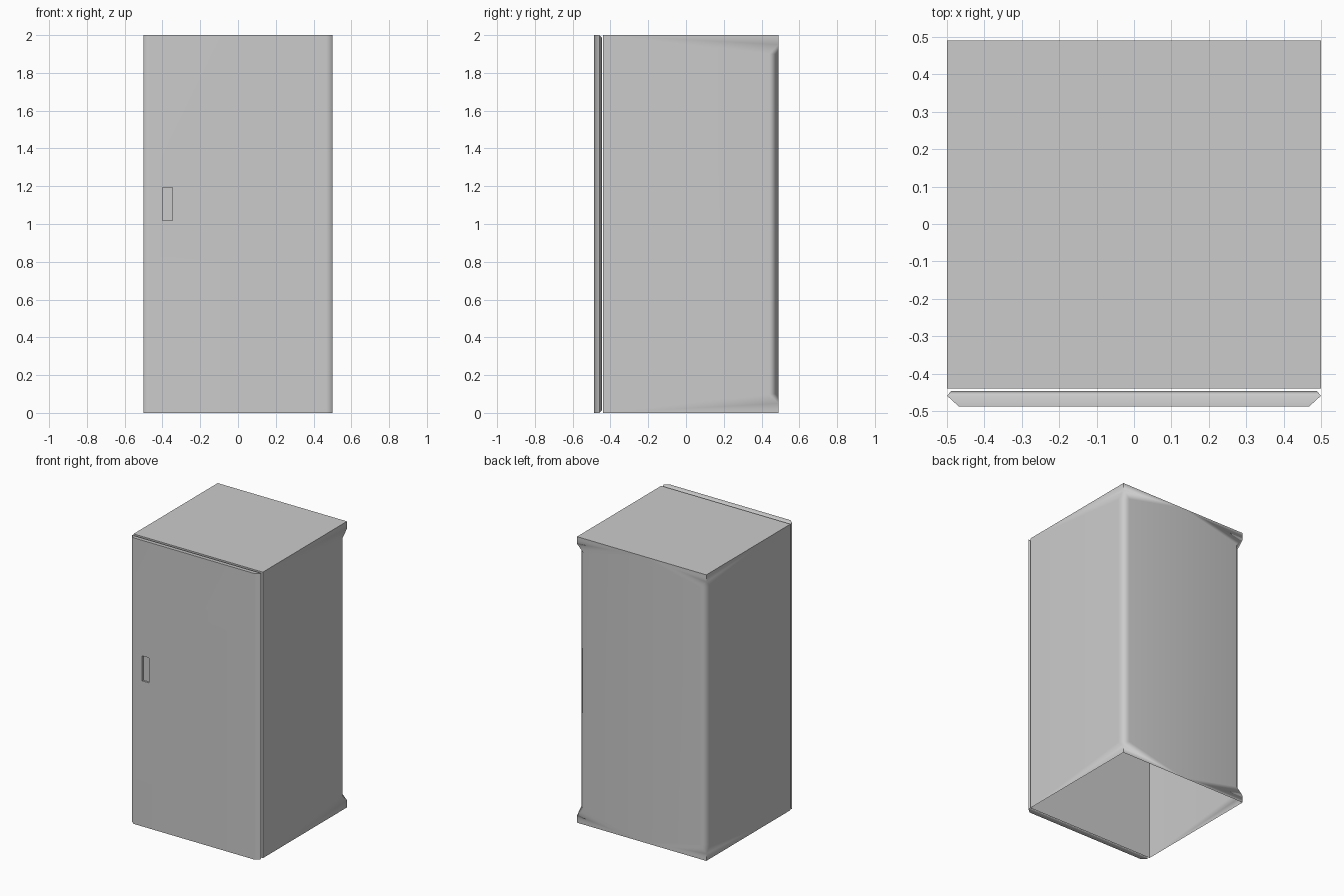
import bpy, bmesh, math

if "Cube" in bpy.data.objects:
    bpy.data.objects.remove(bpy.data.objects["Cube"])


def make_object(name, faces):
    """Build a mesh from a list of polygons given as point lists."""
    bm = bmesh.new()
    for pts in faces:
        bm.faces.new([bm.verts.new(p) for p in pts])
    bmesh.ops.remove_doubles(bm, verts=bm.verts, dist=1e-5)
    bmesh.ops.recalc_face_normals(bm, faces=bm.faces)
    me = bpy.data.meshes.new(name)
    bm.to_mesh(me)
    bm.free()
    ob = bpy.data.objects.new(name, me)
    bpy.context.collection.objects.link(ob)
    return ob


def activate(ob):
    bpy.ops.object.select_all(action='DESELECT')
    ob.select_set(True)
    bpy.context.view_layer.objects.active = ob


def finish(ob, angle):
    """Smooth shading with large faces kept flat by weighted normals."""
    activate(ob)
    bpy.ops.object.shade_smooth_by_angle(angle=math.radians(angle))
    mod = ob.modifiers.new("Weighted", 'WEIGHTED_NORMAL')
    mod.keep_sharp = True


W, H = 0.5, 2.0
FRONT, BACK = -0.44, 0.49
C = 0.05  # back corner chamfer

# Cabinet shell, right half: open underneath, back corners cut between the ends
inner_y = [(BACK, 0), (BACK, C), (BACK - C, 2 * C),
           (BACK - C, H - 2 * C), (BACK, H - C), (BACK, H)]
side = [(W, FRONT, 0)] + [(W, y, z) for y, z in inner_y] + [(W, FRONT, H)]
rear = [(0, BACK, 0)] + [(W - (BACK - y), BACK, z) for y, z in inner_y] + [(0, BACK, H)]
chamfer = [side[3], side[4], rear[4], rear[3]]
low_end = [side[2], side[3], rear[3]]
high_end = [side[5], rear[4], side[4]]
top = [(0, FRONT, H), (W, FRONT, H), (W, BACK, H), (0, BACK, H)]
front = [(0, FRONT, 0), (W, FRONT, 0), (W, FRONT, H), (0, FRONT, H)]
body = make_object("cabinet_body", [side, rear, chamfer, low_end, high_end, top, front])
# An open shell: make sure normals face outward
if max(body.data.polygons, key=lambda p: p.center.z).normal.z < 0:
    body.data.flip_normals()
mirror = body.modifiers.new("Mirror", 'MIRROR')
mirror.use_clip = True
activate(body)
bpy.ops.object.modifier_apply(modifier=mirror.name)
finish(body, 60)


# Door slab: rectangles lofted from front to back
def ring(x, y, z):
    return [(-x, y, z), (x, y, z), (x, y, H - z), (-x, y, H - z)]


rings = [ring(0.468, -0.488, 0), ring(W, -0.459, 0), ring(0.488, -0.446, 0.012)]
faces = [rings[0], rings[-1]]
for a, b in zip(rings, rings[1:]):
    faces += [[a[i], a[(i + 1) % 4], b[(i + 1) % 4], b[i]] for i in range(4)]
door = make_object("door", faces)

# Shallow handle recess in the door
bpy.ops.mesh.primitive_cube_add(size=1, location=(-0.373, -0.488, 1.105))
cutter = bpy.context.object
cutter.name = "handle_recess_cutter"
cutter.scale = (0.053, 0.024, 0.175)
cutter.hide_render = True
cut = door.modifiers.new("Recess", 'BOOLEAN')
cut.operation = 'DIFFERENCE'
cut.solver = 'EXACT'
cut.object = cutter
activate(door)
bpy.ops.object.modifier_apply(modifier=cut.name)
bpy.data.objects.remove(cutter)
finish(door, 50)
